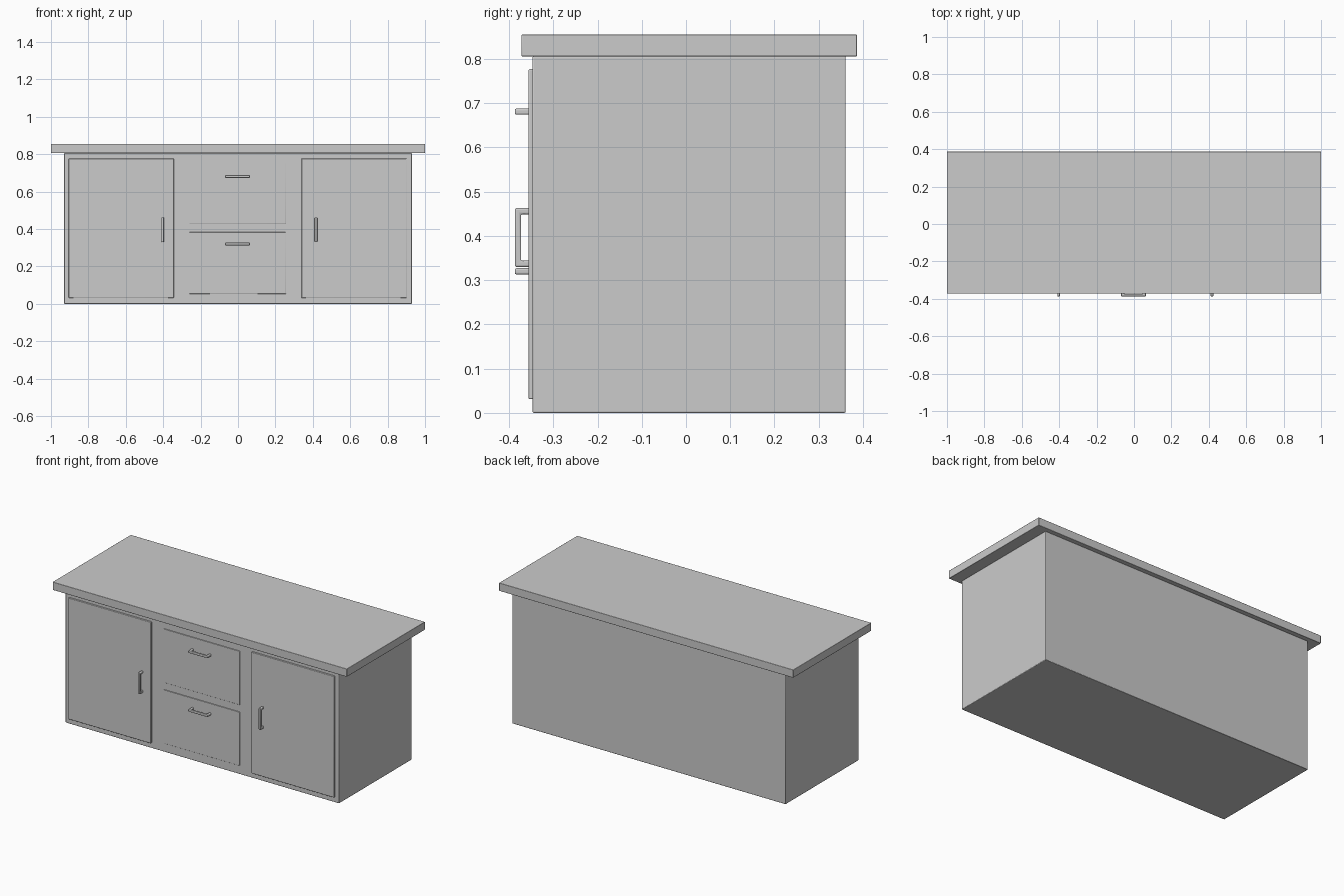
import bpy, bmesh, math
from mathutils import Matrix

if "Cube" in bpy.data.objects:
    bpy.data.objects.remove(bpy.data.objects["Cube"])


def finish(obj, width, segments=2):
    """Round the edges slightly and shade smooth."""
    mod = obj.modifiers.new("bevel", "BEVEL")
    mod.width = width
    mod.segments = segments
    mod.limit_method = 'ANGLE'
    bpy.context.view_layer.objects.active = obj
    for o in bpy.context.selected_objects:
        o.select_set(False)
    obj.select_set(True)
    bpy.ops.object.shade_smooth_by_angle(angle=math.radians(35))
    return obj


def mesh_object(name, bm):
    bmesh.ops.recalc_face_normals(bm, faces=bm.faces)
    me = bpy.data.meshes.new(name)
    bm.to_mesh(me)
    bm.free()
    obj = bpy.data.objects.new(name, me)
    bpy.context.collection.objects.link(obj)
    return obj


def box(name, x, y, z, bevel):
    """Box from (min, max) ranges."""
    bm = bmesh.new()
    bmesh.ops.create_cube(bm, size=1)
    for v in bm.verts:
        v.co = [r[0] + (c + 0.5) * (r[1] - r[0]) for c, r in zip(v.co, (x, y, z))]
    return finish(mesh_object(name, bm), bevel)


def handle(name, x, z, base, vertical):
    """U-shaped pull: side profile extruded to its bar width."""
    h, t, w, front = 0.0665, 0.014, 0.014, -0.387
    profile = [(base, -h), (front, -h), (front, h), (base, h),
               (base, h - t), (front + t, h - t), (front + t, t - h), (base, t - h)]
    bm = bmesh.new()
    face = bm.faces.new([bm.verts.new((-w / 2, y, p)) for y, p in profile])
    ext = bmesh.ops.extrude_face_region(bm, geom=[face])
    verts = [g for g in ext["geom"] if isinstance(g, bmesh.types.BMVert)]
    bmesh.ops.translate(bm, verts=verts, vec=(w, 0, 0))
    if not vertical:
        bm.transform(Matrix.Rotation(math.pi / 2, 4, 'Y'))
    obj = mesh_object(name, bm)
    obj.location = (x, 0, z)
    return finish(obj, 0.004, 3)


# Carcass and worktop
box("cabinet_body", (-0.93, 0.93), (-0.347, 0.361), (0, 0.806), 0.003)
box("worktop", (-1, 1), (-0.372, 0.387), (0.806, 0.855), 0.002)

# Doors with upright pulls
for side, x, hx in (("left", (-0.905, -0.343), -0.403), ("right", (0.34, 0.902), 0.417)):
    box(side + "_door", x, (-0.356, -0.34), (0.031, 0.777), 0.003)
    handle(side + "_door_handle", hx, 0.3965, -0.35, True)

# Drawers with level pulls
for level, z, hz in (("upper", (0.427, 0.757), 0.681), ("lower", (0.053, 0.383), 0.32)):
    box(level + "_drawer", (-0.26, 0.257), (-0.351, -0.34), z, 0.002)
    handle(level + "_drawer_handle", -0.003, hz, -0.345, False)
